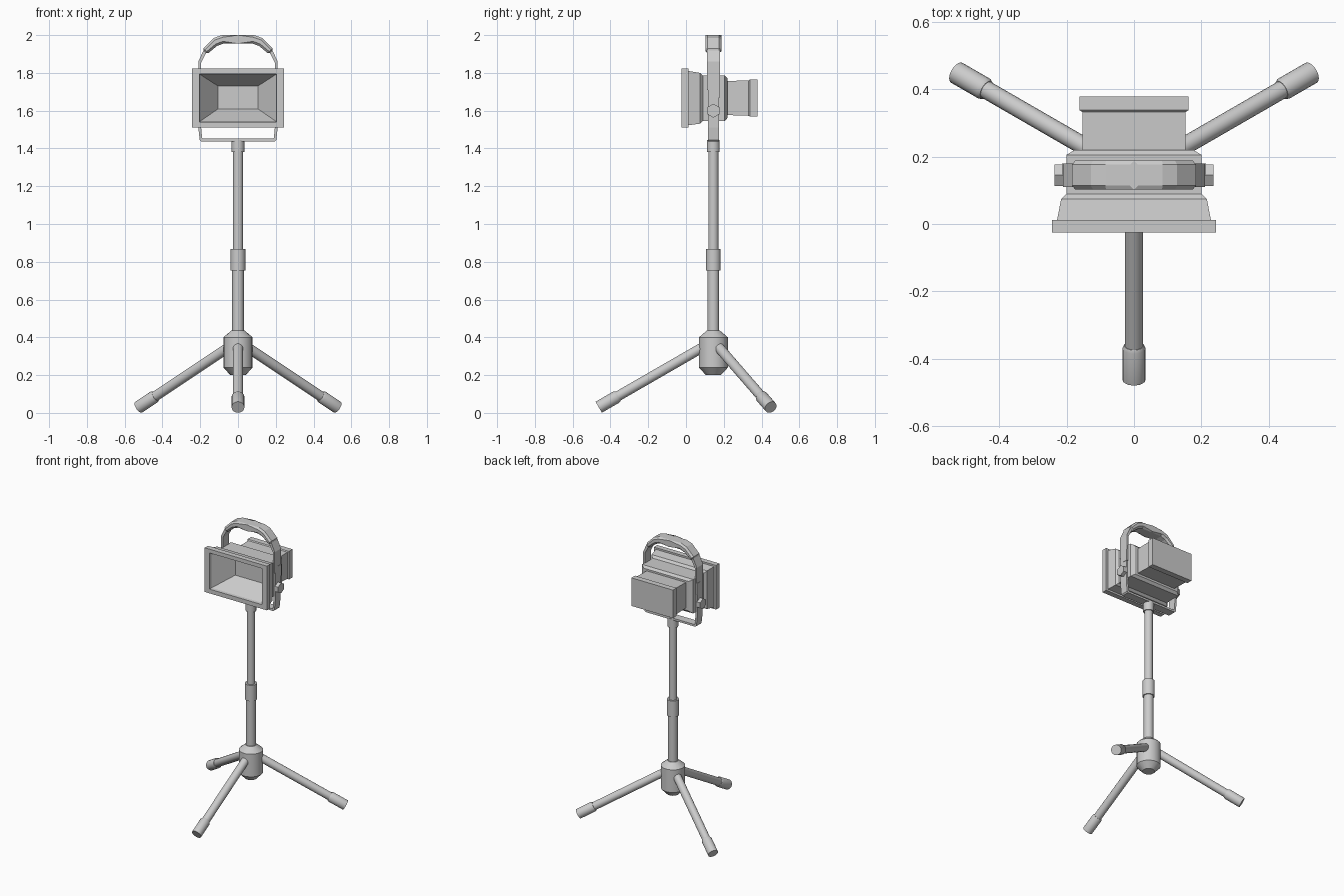
import bpy, bmesh, math
from mathutils import Vector, Matrix

if "Cube" in bpy.data.objects:
    bpy.data.objects.remove(bpy.data.objects["Cube"])

CY = 0.145  # y of the pole axis


def finish(name, bm, smooth=False, bevel=0.0):
    bmesh.ops.recalc_face_normals(bm, faces=bm.faces)
    me = bpy.data.meshes.new(name)
    bm.to_mesh(me)
    bm.free()
    ob = bpy.data.objects.new(name, me)
    bpy.context.collection.objects.link(ob)
    if bevel:
        mod = ob.modifiers.new("bevel", 'BEVEL')
        mod.width = bevel
        mod.segments = 1
        mod.limit_method = 'ANGLE'
    if smooth:
        bpy.ops.object.select_all(action='DESELECT')
        bpy.context.view_layer.objects.active = ob
        ob.select_set(True)
        bpy.ops.object.shade_smooth_by_angle(angle=math.radians(30))
    return ob


def loft(bm, rings):
    """Bridge equal-length rings of points and cap both ends."""
    loops = [[bm.verts.new(p) for p in r] for r in rings]
    n = len(loops[0])
    for a, b in zip(loops, loops[1:]):
        for i in range(n):
            j = (i + 1) % n
            bm.faces.new((a[i], a[j], b[j], b[i]))
    bm.faces.new(loops[0])
    bm.faces.new(loops[-1])


def lathe(name, profile, origin, axis, sides=18):
    """Solid of revolution: profile of (radius, distance along axis)."""
    rot = Vector((0, 0, 1)).rotation_difference(Vector(axis)).to_matrix().to_4x4()
    mat = Matrix.Translation(origin) @ rot
    bm = bmesh.new()
    loft(bm, [[mat @ Vector((r * math.cos(2 * math.pi * i / sides),
                             r * math.sin(2 * math.pi * i / sides), d))
               for i in range(sides)] for r, d in profile])
    return finish(name, bm, smooth=sides > 8)


def arch(name, outer, inner, width, bevel):
    """Symmetric strip in the xz plane (half outlines, centre first), extruded along y."""
    half = outer + inner[::-1]
    pts = [(-x, z) for x, z in outer[::-1]] + outer + inner[::-1] + [(-x, z) for x, z in inner]
    bm = bmesh.new()
    loft(bm, [[(x, y, z) for x, z in pts] for y in (CY - width / 2, CY + width / 2)])
    return finish(name, bm, bevel=bevel)


def rect_loft(name, rings):
    """Loft of rectangles: (y, half width, z low, z high)."""
    bm = bmesh.new()
    loft(bm, [[(-x, y, a), (x, y, a), (x, y, b), (-x, y, b)] for y, x, a, b in rings])
    return finish(name, bm)


# Pole with hub at the bottom, clamp collar and top collar
lathe("hub", [(0.04, 0.2), (0.078, 0.24), (0.078, 0.4), (0.036, 0.435), (0.03, 0.435)],
      (0, CY, 0), (0, 0, 1))
lathe("lower_pole", [(0.031, 0.42), (0.031, 0.76)], (0, CY, 0), (0, 0, 1))
lathe("clamp_collar", [(0.039, 0.755), (0.039, 0.868)], (0, CY, 0), (0, 0, 1))
lathe("upper_pole", [(0.027, 0.86), (0.027, 1.39)], (0, CY, 0), (0, 0, 1))
lathe("top_collar", [(0.034, 1.38), (0.034, 1.445)], (0, CY, 0), (0, 0, 1))

# Three legs with rubber feet
for label, deg in (("front", -90), ("right", 30), ("left", 150)):
    a = math.radians(deg)
    out = Vector((math.cos(a), math.sin(a), 0))
    end = Vector((0, CY, 0.03)) + out * 0.607
    top = Vector((0, CY, 0.351)) + out * 0.05
    axis = (end - top).normalized()
    length = (end - top).length
    lathe(label + "_leg", [(0.027, 0), (0.027, length - 0.05)], top, axis)
    lathe(label + "_foot", [(0.029, length - 0.118), (0.034, length - 0.108), (0.034, length)],
          top, axis)

# Lamp head: reflector recess, front frame, stepped housing
rect_loft("lamp_housing", [
    (0.12, 0.105, 1.61, 1.73),
    (-0.005, 0.203, 1.542, 1.793),
    (-0.025, 0.205, 1.54, 1.795),
    (-0.025, 0.243, 1.51, 1.822),
    (0.012, 0.243, 1.51, 1.822),
    (0.012, 0.228, 1.523, 1.81),
    (0.074, 0.216, 1.531, 1.8),
    (0.089, 0.2, 1.545, 1.785),
    (0.205, 0.2, 1.545, 1.785),
    (0.22, 0.175, 1.562, 1.77),
])
rect_loft("rear_box", [
    (0.21, 0.153, 1.577, 1.757),
    (0.332, 0.153, 1.573, 1.76),
    (0.338, 0.162, 1.568, 1.766),
    (0.378, 0.162, 1.568, 1.766),
])

# Lower U bracket, upper handle strap and faceted grip
arch("lower_bracket",
     [(0, 1.438), (0.195, 1.438), (0.203, 1.446), (0.21, 1.51), (0.21, 1.71)],
     [(0, 1.452), (0.187, 1.452), (0.19, 1.455), (0.195, 1.51), (0.195, 1.71)], 0.058, 0)
arch("handle_strap",
     [(0, 1.985), (0.12, 1.975), (0.18, 1.925), (0.21, 1.86), (0.21, 1.71)],
     [(0, 1.965), (0.112, 1.955), (0.165, 1.912), (0.195, 1.855), (0.195, 1.71)], 0.07, 0)
arch("handle_grip",
     [(0, 2.0), (0.085, 2.0), (0.128, 1.985), (0.192, 1.922)],
     [(0, 1.955), (0.078, 1.955), (0.112, 1.942), (0.165, 1.898)], 0.086, 0.012)

# Side knobs and lap joints of the bracket
for label, s in (("right", 1), ("left", -1)):
    lathe(label + "_knob", [(0.026, 0.18), (0.037, 0.205), (0.037, 0.235)],
          (0, CY, 1.6), (s, 0, 0), 6)
    bm = bmesh.new()
    bmesh.ops.create_cube(bm, size=1, matrix=Matrix.Translation((s * 0.2045, CY + 0.017, 1.71))
                          @ Matrix.Diagonal((0.017, 0.036, 0.08, 1)))
    finish(label + "_lap_joint", bm)
